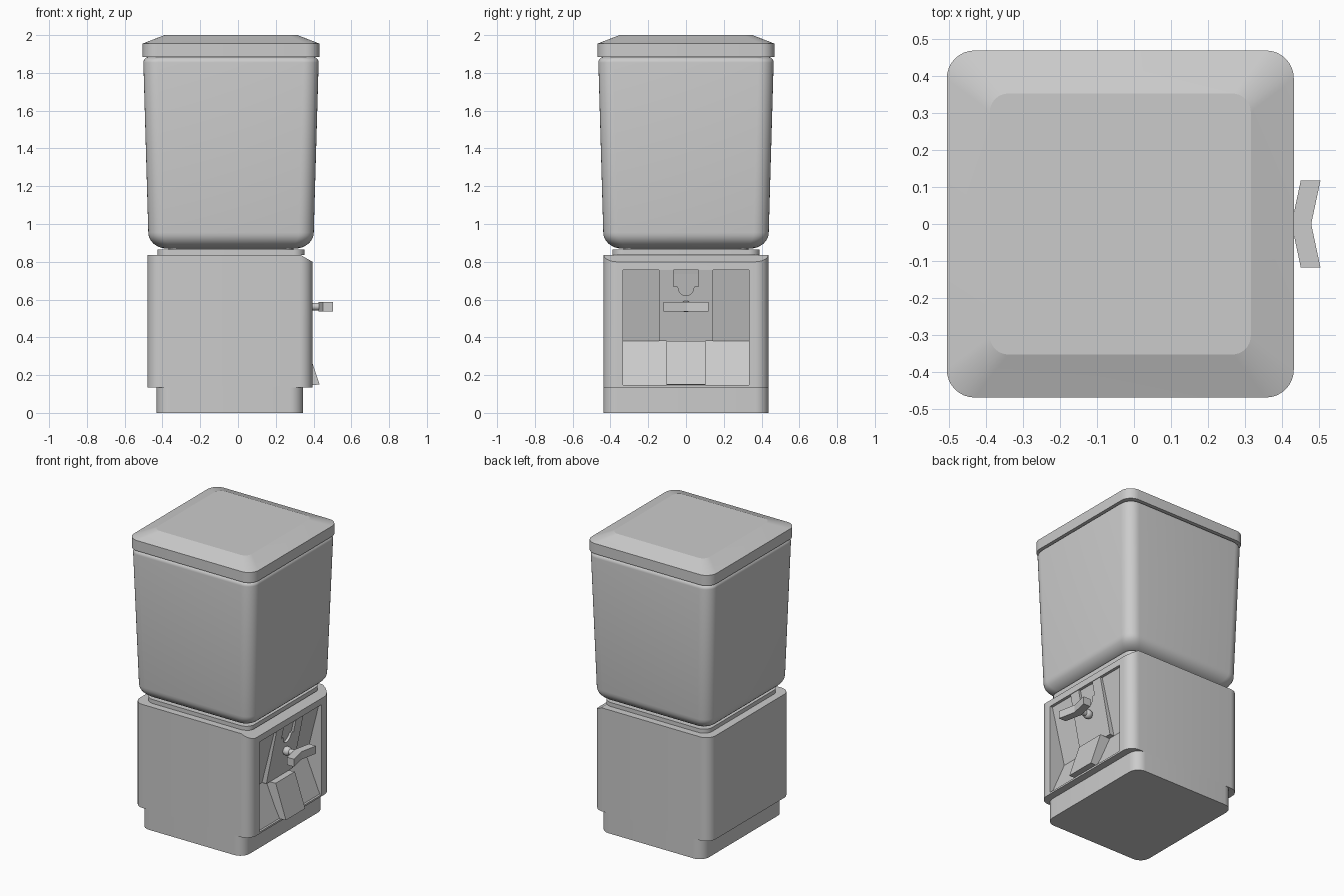
import bpy, bmesh, math
from mathutils import Matrix, Vector

if "Cube" in bpy.data.objects:
    bpy.data.objects.remove(bpy.data.objects["Cube"], do_unlink=True)

grey = bpy.data.materials.new("plain_grey")
grey.use_nodes = True
grey.diffuse_color = (0.6, 0.6, 0.6, 1)
grey.node_tree.nodes["Principled BSDF"].inputs["Base Color"].default_value = (0.6, 0.6, 0.6, 1)


def shade(ob, angle):
    bpy.ops.object.select_all(action='DESELECT')
    ob.select_set(True)
    bpy.context.view_layer.objects.active = ob
    bpy.ops.object.shade_smooth_by_angle(angle=math.radians(angle))


def finish(name, bm, angle=25):
    """Turn a bmesh into a shaded, grey object."""
    bmesh.ops.recalc_face_normals(bm, faces=bm.faces)
    mesh = bpy.data.meshes.new(name)
    bm.to_mesh(mesh)
    bm.free()
    mesh.materials.append(grey)
    ob = bpy.data.objects.new(name, mesh)
    bpy.context.collection.objects.link(ob)
    shade(ob, angle)
    return ob


def rounded_loft(cx, sections, segs=8):
    """Loft rounded rectangles given as (half x, half y, z, corner radius)."""
    bm = bmesh.new()
    rings = []
    for hx, hy, z, r in sections:
        ring = []
        for q, (sx, sy) in enumerate([(1, 1), (-1, 1), (-1, -1), (1, -1)]):
            for i in range(segs + 1):
                a = (q + i / segs) * math.pi / 2
                ring.append(bm.verts.new((cx + sx * (hx - r) + r * math.cos(a),
                                          sy * (hy - r) + r * math.sin(a), z)))
        rings.append(ring)
    for low, high in zip(rings, rings[1:]):
        for i in range(len(low)):
            j = (i + 1) % len(low)
            bm.faces.new((low[i], low[j], high[j], high[i]))
    bm.faces.new(rings[0])
    bm.faces.new(rings[-1])
    return bm


def extrude(points, step):
    """Extrude a flat outline of 3D points into a solid."""
    bm = bmesh.new()
    face = bm.faces.new([bm.verts.new(p) for p in points])
    grown = bmesh.ops.extrude_face_region(bm, geom=[face])["geom"]
    bmesh.ops.translate(bm, vec=Vector(step),
                        verts=[v for v in grown if isinstance(v, bmesh.types.BMVert)])
    return bm


def side_prism(profile, half):
    """Extrude an (x, z) profile symmetrically along y."""
    return extrude([(x, -half, z) for x, z in profile], (0, 2 * half, 0))


def cut(ob, cutter):
    cutter.hide_render = True
    mod = ob.modifiers.new("cut", 'BOOLEAN')
    mod.operation = 'DIFFERENCE'
    mod.solver = 'EXACT'
    mod.object = cutter
    bpy.context.view_layer.objects.active = ob
    bpy.ops.object.modifier_apply(modifier=mod.name)
    bpy.data.objects.remove(cutter, do_unlink=True)
    shade(ob, 25)


def square(h, z, r):
    return (h, h, z, r)


BODY_X, JAR_X = -0.043, -0.037

# Base plinth: stepped in only along x
finish("base", rounded_loft(BODY_X, [(0.388, 0.437, 0, 0.07), (0.388, 0.437, 0.14, 0.07)]))

# Cabinet with a sloped top edge on the mechanism side
bm = rounded_loft(BODY_X, [square(0.437, 0.135, 0.07), square(0.437, 0.837, 0.07)])
rim = bmesh.ops.bisect_plane(bm, geom=bm.verts[:] + bm.edges[:] + bm.faces[:],
                             plane_co=(0.33, 0, 0.837), plane_no=(0.037, 0, 0.064),
                             clear_outer=True)["geom_cut"]
bmesh.ops.edgeloop_fill(bm, edges=[e for e in rim if isinstance(e, bmesh.types.BMEdge)])
cabinet = finish("cabinet", bm)

# V-shaped recess for the mechanism
cut(cabinet, finish("recess_cutter", side_prism(
    [(0.5, 0.757), (0.375, 0.757), (0.28, 0.38), (0.38, 0.147), (0.5, 0.147)], 0.333)))

# Raised coin plate following the upper slope, with a cup-shaped coin slot
plate = finish("coin_plate", side_prism(
    [(0.36, 0.757), (0.39, 0.757), (0.313, 0.38), (0.27, 0.38)], 0.143))
shoulder = [(0.065, 0.77), (0.065, 0.67), (0.045, 0.67)]
arc = [(0.04 * math.cos(math.pi * i / 8), 0.66 - 0.04 * math.sin(math.pi * i / 8))
       for i in range(9)]
outline = shoulder + arc + [(-y, z) for y, z in reversed(shoulder)]
cut(plate, finish("slot_cutter", extrude(
    [(0.353 + 0.22 * (z - 0.66), y, z) for y, z in outline], (0.1, 0, 0))))

# Chute flap
finish("chute_flap", side_prism(
    [(0.27, 0.375), (0.355, 0.38), (0.432, 0.15), (0.385, 0.147)], 0.103))

# Knob shaft with its domed collar
bm = bmesh.new()
bmesh.ops.create_cone(bm, segments=24, radius1=0.02, radius2=0.02, depth=0.11, cap_ends=True,
                      matrix=Matrix.Translation((0.385, 0, 0.563))
                      @ Matrix.Rotation(math.pi / 2, 4, 'Y'))
finish("knob_shaft", bm)
bm = bmesh.new()
bmesh.ops.create_uvsphere(bm, u_segments=20, v_segments=12, radius=0.03,
                          matrix=Matrix.Translation((0.37, 0, 0.563)))
finish("knob_collar", bm)

# Chevron-shaped turning handle
finish("turn_handle", extrude(
    [(x, y, 0.536) for x, y in [(0.425, 0), (0.45, -0.118), (0.503, -0.118),
                                (0.478, 0), (0.503, 0.118), (0.45, 0.118)]],
    (0, 0, 0.052)), 10)

# Collar between cabinet and jar
finish("neck_plate", rounded_loft(JAR_X, [square(0.39, 0.835, 0.06), square(0.39, 0.864, 0.06)]))
finish("neck", rounded_loft(JAR_X, [square(0.33, 0.86, 0.06), square(0.33, 0.88, 0.06)]))

# Tapered jar: rounded bottom, straight sides, small rounded shoulder
sections = []
for i in range(9):
    a = math.pi / 2 * i / 8
    sections.append(square(0.338 + 0.1 * math.sin(a), 0.955 - 0.085 * math.cos(a),
                           0.05 + 0.03 * math.sin(a)))
for i in range(7):
    a = math.pi / 2 * i / 6
    sections.append(square(0.433 + 0.031 * math.cos(a), 1.855 + 0.03 * math.sin(a), 0.08))
finish("jar", rounded_loft(JAR_X, sections), 40)

# Lid with sloped rim
finish("lid", rounded_loft(JAR_X, [square(0.468, 1.885, 0.075), square(0.468, 1.955, 0.075),
                                   square(0.352, 2.0, 0.05)]), 15)
